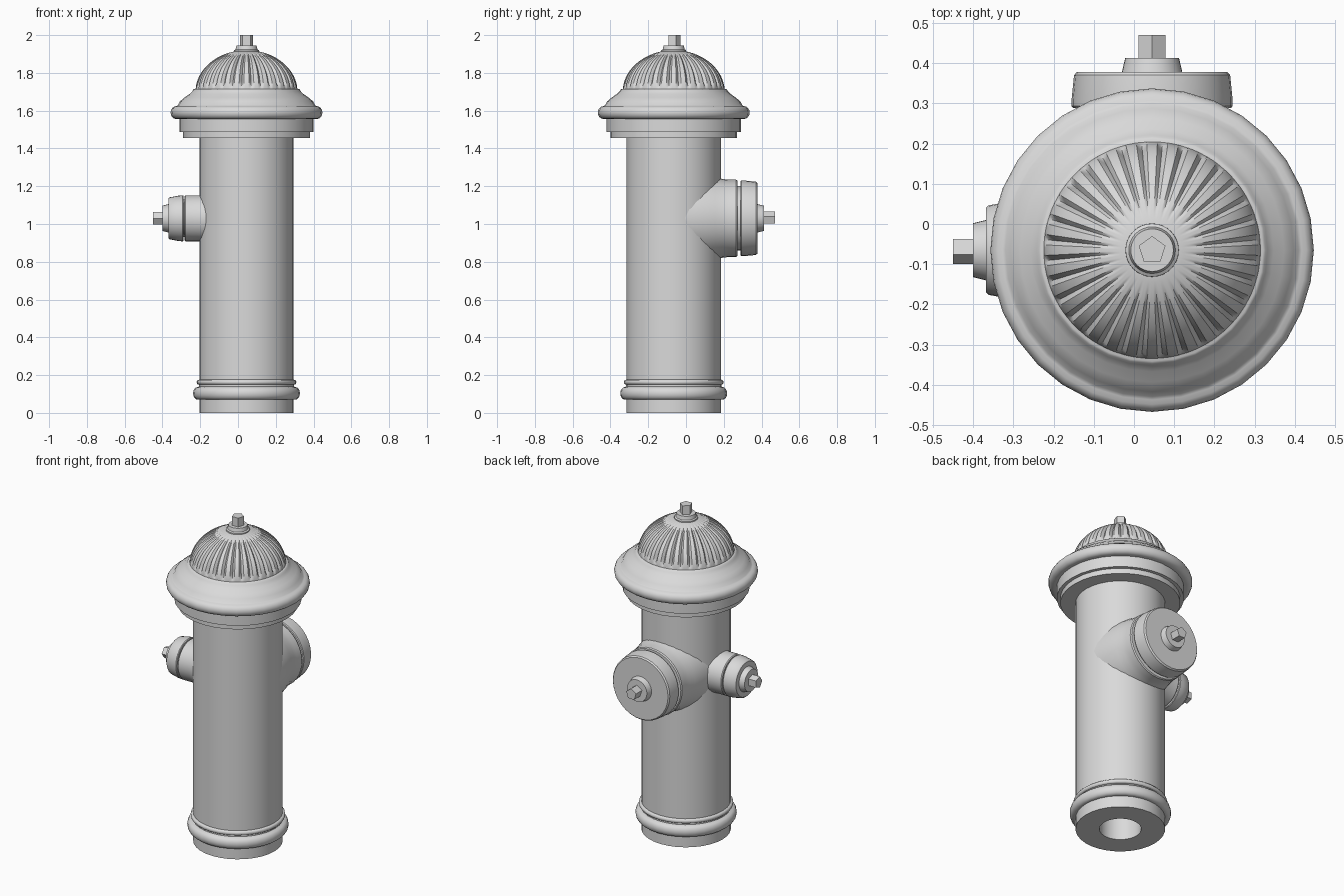
import bpy, bmesh
from math import cos, sin, pi, radians
from mathutils import Matrix, Vector

cube = bpy.data.objects.get("Cube")
if cube:
    bpy.data.objects.remove(cube, do_unlink=True)

iron = bpy.data.materials.new("grey_iron")
iron.use_nodes = True
GREY = (0.7, 0.7, 0.7, 1)
iron.diffuse_color = GREY
iron.node_tree.nodes["Principled BSDF"].inputs["Base Color"].default_value = GREY

X, Y, Z = Vector((1, 0, 0)), Vector((0, 1, 0)), Vector((0, 0, 1))
AXIS = Vector((0.045, -0.065, 0))
OUTLET = AXIS + Z * 1.03
SEGMENTS = 32


def frame(origin, along, side):
    """Matrix whose local z runs along the part and local x points to side."""
    m = Matrix((side, along.cross(side), along)).transposed().to_4x4()
    m.translation = origin
    return m


def lathe(name, profile, matrix, segments=SEGMENTS, carve=None):
    """Spin (radius, height) points around local z; zero radius closes the end."""
    bm = bmesh.new()
    rings = []
    for r, h in profile:
        if r == 0:
            rings.append([bm.verts.new((0, 0, h))] * segments)
            continue
        ring = []
        for i in range(segments):
            a = 2 * pi * i / segments
            rr, hh = carve(r, h, a) if carve else (r, h)
            ring.append(bm.verts.new((rr * cos(a), rr * sin(a), hh)))
        rings.append(ring)
    for low, high in zip(rings, rings[1:]):
        for i in range(segments):
            j = (i + 1) % segments
            corners = dict.fromkeys((low[i], low[j], high[j], high[i]))
            bm.faces.new(list(corners))
    bmesh.ops.recalc_face_normals(bm, faces=bm.faces)
    mesh = bpy.data.meshes.new(name)
    bm.to_mesh(mesh)
    bm.free()
    mesh.materials.append(iron)
    obj = bpy.data.objects.new(name, mesh)
    obj.matrix_world = matrix
    bpy.context.collection.objects.link(obj)
    return obj


def bulge(radius, depth, low, high, steps=8):
    """Rounded ring profile between two heights."""
    return [(radius + depth * sin(pi * k / steps),
             (low + high) / 2 - (high - low) / 2 * cos(pi * k / steps))
            for k in range(steps + 1)]


def bolt(name, matrix, low, high):
    lathe(name, [(0, low), (0.035, low), (0.035, high), (0, high)], matrix, 5)


upright = frame(AXIS, Z, Y)

# Barrel with hollow foot and two base rings
lathe("barrel", [(0, 1.4), (0.117, 1.4), (0.117, 0), (0.25, 0), (0.25, 0.07)]
      + bulge(0.258, 0.025, 0.07, 0.137)
      + [(0.252, 0.14), (0.252, 0.15)]
      + bulge(0.254, 0.01, 0.15, 0.175, 6)
      + [(0.25, 0.176), (0.25, 1.47), (0, 1.47)], upright)

# Stepped flange and wide rounded brim
lathe("brim", [(0, 1.455), (0.335, 1.455), (0.335, 1.487), (0.355, 1.487),
               (0.355, 1.556)]
      + bulge(0.372, 0.03, 1.556, 1.624)
      + [(0.364, 1.628), (0.352, 1.65), (0.328, 1.67), (0.302, 1.688),
         (0.287, 1.703), (0.282, 1.712), (0.276, 1.716), (0, 1.716)], upright)

# Fluted dome: narrow grooves that widen towards the rim
def flute(r, h, a):
    spread = min(max((r - 0.09) / 0.1, 0), 1) * min(max((h - 1.716) / 0.035, 0), 1)
    cut = 0.018 * spread * max(0, cos(a * 32 + pi)) ** 2
    return r - cut * r / 0.27, h - cut * (1 - r / 0.27)


dome = [(0.27, 1.7)] + [(0.27 * cos(t), 1.7 + 0.22 * sin(t))
                        for t in (radians(4 + 3 * k) for k in range(25))]
lathe("dome", dome + [(0, 1.92)], upright, 256, flute)

# Dome knob and top bolt
lathe("top_knob", [(0, 1.9), (0.067, 1.9), (0.066, 1.92), (0.058, 1.925),
                   (0.053, 1.946), (0, 1.946)], upright)
bolt("top_bolt", upright, 1.94, 2.0)

# Large rear outlet, flared into the barrel, with its cap
rear = frame(OUTLET, Y, Z)
lathe("rear_outlet", [(0, 0.03), (0.245, 0.03), (0.238, 0.1), (0.228, 0.17),
                      (0.217, 0.22), (0.208, 0.26), (0.205, 0.29),
                      (0.205, 0.33), (0.2, 0.337), (0.17, 0.337), (0, 0.337)], rear)
lathe("rear_cap", [(0.17, 0.33), (0.17, 0.353), (0.196, 0.353), (0.2, 0.358),
                   (0.2, 0.375), (0.194, 0.435), (0.187, 0.443), (0.075, 0.443),
                   (0.067, 0.477), (0, 0.477)], rear)
bolt("rear_bolt", rear, 0.47, 0.535)

# Small right outlet with its cap
side = frame(OUTLET, -X, -Y)
lathe("side_outlet", [(0, 0.15), (0.132, 0.15), (0.127, 0.22), (0.122, 0.25),
                      (0.122, 0.322), (0.118, 0.327), (0.1, 0.327), (0, 0.327)], side)
lathe("side_cap", [(0.1, 0.32), (0.1, 0.334), (0.119, 0.334), (0.122, 0.338),
                   (0.12, 0.36), (0.111, 0.407), (0.105, 0.413), (0.075, 0.413),
                   (0.067, 0.445), (0, 0.445)], side)
bolt("side_bolt", side, 0.44, 0.495)

# Smooth shading with crisp steps
bpy.ops.object.select_all(action="DESELECT")
for obj in bpy.context.collection.objects:
    if obj.type == "MESH" and iron.name in obj.data.materials:
        obj.select_set(True)
        bpy.context.view_layer.objects.active = obj
bpy.ops.object.shade_smooth_by_angle(angle=radians(35))
